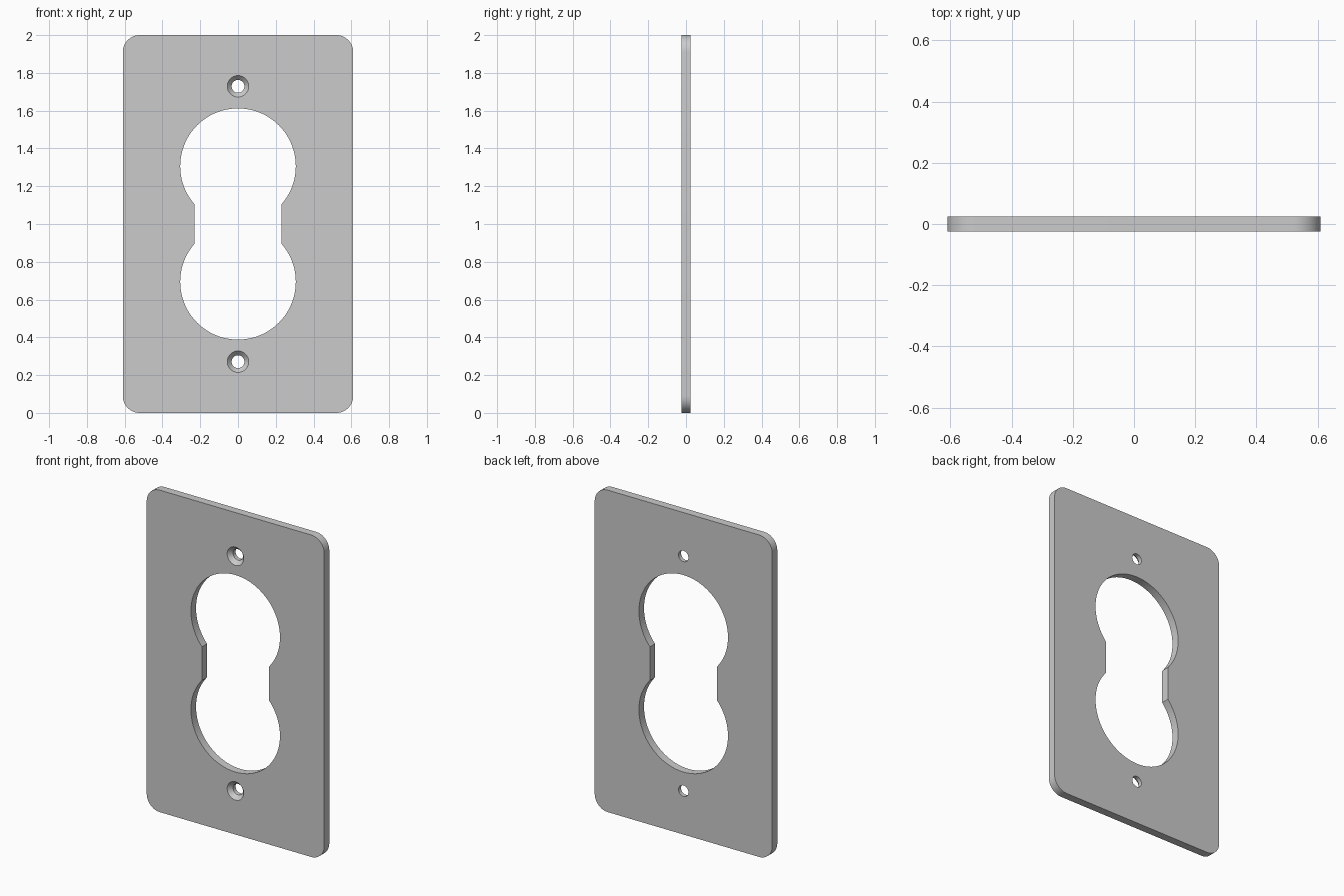
import bpy, bmesh
from math import sin, cos, pi, asin

if "Cube" in bpy.data.objects:
    bpy.data.objects.remove(bpy.data.objects["Cube"])

T = 0.025            # half thickness
MID = 1.0            # height of the plate centre


def arc(cx, cz, r, a0, a1, n):
    return [(cx + r * cos(a0 + (a1 - a0) * i / n),
             cz + r * sin(a0 + (a1 - a0) * i / n)) for i in range(n + 1)]


def loft(name, rings):
    """Closed solid through (y, outline) rings, outlines in x/z."""
    bm = bmesh.new()
    loops = [[bm.verts.new((x, y, z)) for x, z in pts] for y, pts in rings]
    for a, b in zip(loops, loops[1:]):
        for i in range(len(a)):
            j = (i + 1) % len(a)
            bm.faces.new((a[i], a[j], b[j], b[i]))
    bm.faces.new(loops[0])
    bm.faces.new(loops[-1])
    bmesh.ops.recalc_face_normals(bm, faces=bm.faces)
    me = bpy.data.meshes.new(name)
    bm.to_mesh(me)
    bm.free()
    ob = bpy.data.objects.new(name, me)
    bpy.context.collection.objects.link(ob)
    return ob


# Rounded rectangular plate
W, R = 0.61, 0.09
corners = [(1, 1), (-1, 1), (-1, -1), (1, -1)]
outline = []
for k, (sx, sz) in enumerate(corners):
    outline += arc(sx * (W - R), MID + sz * (1 - R), R, k * pi / 2, (k + 1) * pi / 2, 12)
plate = loft("wall_plate", [(-T, outline), (T, outline)])

# Double-round opening joined by a straight-sided neck
r, neck = 0.306, 0.23
a = asin((r * r - neck * neck) ** 0.5 / r)
opening = arc(0, MID + r, r, -a, pi + a, 64) + arc(0, MID - r, r, pi - a, 2 * pi + a, 64)
cutters = [loft("opening_cutter", [(-0.1, opening), (0.1, opening)])]

# Countersunk screw holes, wide end at the front
for side in (1, -1):
    def ring(rad):
        return arc(0, MID + side * 0.729, rad, 0, 2 * pi, 48)[:-1]
    cutters.append(loft("screw_hole_cutter", [
        (-T - 0.01, ring(0.066)), (0.0, ring(0.034)), (0.1, ring(0.034))]))

# Cut the openings
bpy.context.view_layer.objects.active = plate
plate.select_set(True)
for c in cutters:
    m = plate.modifiers.new("cut", 'BOOLEAN')
    m.operation = 'DIFFERENCE'
    m.solver = 'EXACT'
    m.object = c
    bpy.ops.object.modifier_apply(modifier=m.name)
    bpy.data.objects.remove(c)

bpy.ops.object.select_all(action='DESELECT')
plate.select_set(True)
bpy.ops.object.shade_smooth_by_angle(angle=pi / 6)
